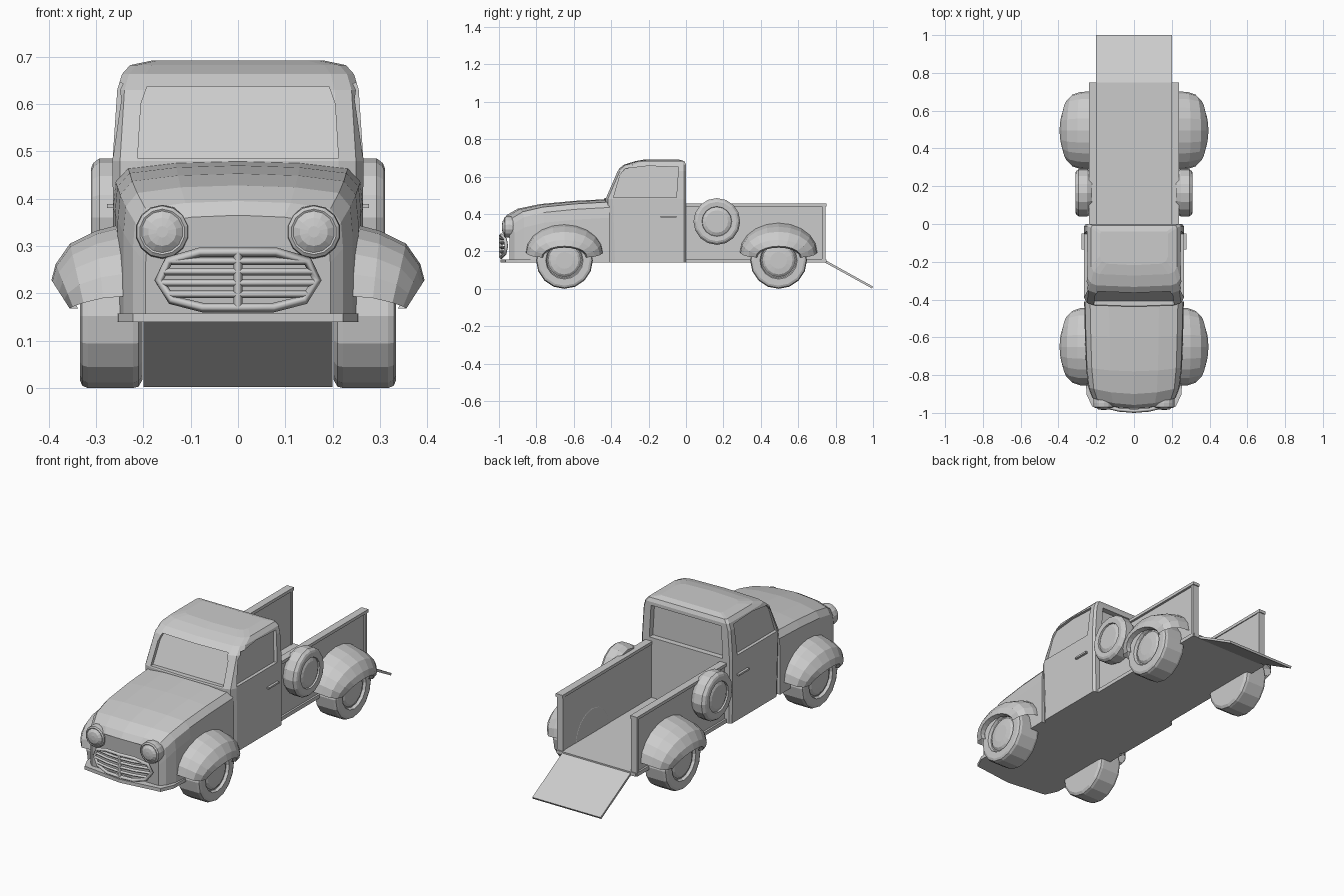
import bpy, bmesh
from math import sin, cos, pi

if "Cube" in bpy.data.objects:
    bpy.data.objects.remove(bpy.data.objects["Cube"])


def loft(name, rings, closed=True, caps=True):
    """Skin a list of equal-length point rings."""
    bm = bmesh.new()
    rows = [[bm.verts.new(p) for p in r] for r in rings]
    n = len(rows[0])
    for a, b in zip(rows, rows[1:]):
        for i in range(n if closed else n - 1):
            j = (i + 1) % n
            bm.faces.new((a[i], a[j], b[j], b[i]))
    if caps:
        bm.faces.new(rows[0])
        bm.faces.new(rows[-1])
    bmesh.ops.recalc_face_normals(bm, faces=bm.faces)
    me = bpy.data.meshes.new(name)
    bm.to_mesh(me)
    bm.free()
    ob = bpy.data.objects.new(name, me)
    bpy.context.collection.objects.link(ob)
    return ob


def box(name, x0, x1, y0, y1, z0, z1):
    return loft(name, [[(x0, y0, z), (x1, y0, z), (x1, y1, z), (x0, y1, z)] for z in (z0, z1)])


def lathe(name, axis, centre, profile, n):
    """Spin (offset along axis, radius) pairs around the x or y axis."""
    cx, cy, cz = centre
    rings = []
    for d, r in profile:
        ring = []
        for i in range(n):
            u, v = r * sin(2 * pi * i / n), r * cos(2 * pi * i / n)
            ring.append((cx + d, cy + u, cz + v) if axis == 'x' else (cx + u, cy + d, cz + v))
        rings.append(ring)
    return loft(name, rings)


def cut(ob, cutter):
    m = ob.modifiers.new('cut', 'BOOLEAN')
    m.operation = 'DIFFERENCE'
    m.solver = 'EXACT'
    m.object = cutter
    bpy.context.view_layer.objects.active = ob
    bpy.ops.object.modifier_apply(modifier=m.name)
    bpy.data.objects.remove(cutter)


def mirror_x(half):
    """Mirror a half outline (from +x side to the centre) to a full one."""
    return half + [(-p[0], *p[1:]) for p in reversed(half) if abs(p[0]) > 1e-6]


# Cab: stacked rings with rounded front corners
cab_rings = []
for z, yf, yb, w in [(.14, -.42, 0, .262), (.48, -.43, 0, .265), (.63, -.365, 0, .255),
                     (.663, -.325, 0, .245), (.682, -.265, -.008, .228), (.692, -.21, -.04, .18)]:
    half = [(w * .96, yb, z), (w, yb - .012, z), (w, yf + .04, z), (w * .94, yf + .012, z),
            (w * .8, yf, z), (0, yf - .008, z)]
    cab_rings.append(mirror_x(half))
cab = loft('cab', cab_rings)

# Window recesses
wind = [(-.212, .486), (.212, .486), (.205, .6), (.192, .637), (-.192, .637), (-.205, .6)]
cut(cab, loft('cutter', [[(x, -.43 + (z - .48) * .433 + d, z) for x, z in wind] for d in (-.1, .02)]))
rear = [(-.215, .475), (.215, .475), (.205, .645), (-.205, .645)]
cut(cab, loft('cutter', [[(x, y, z) for x, z in rear] for y in (-.03, .05)]))
side = [(-.388, .487), (-.352, .61), (-.325, .643), (-.2, .657), (-.04, .65), (-.052, .487)]
for s in (1, -1):
    cut(cab, loft('cutter', [[(s * (.248 - (z - .48) * .08 + d), y, z) for y, z in side] for d in (0, .08)]))

# Hood and nose: arched sections from the front back to the cab
hood_rings = []
for y, w, zt, bulge in [(-.978, .195, .365, .035), (-.958, .222, .395, .04), (-.9, .242, .428, .035),
                        (-.78, .254, .453, .02), (-.6, .26, .47, .01), (-.41, .264, .48, 0)]:
    half = [(w, .14), (w, zt - .1), (w * .98, zt - .045), (w * .88, zt - .016), (w * .5, zt - .004), (0, zt)]
    half = [(x, y + bulge * (x / w) ** 2, z) for x, z in half]
    hood_rings.append(mirror_x(half))
loft('hood', hood_rings)

# Bumper strip wrapping the nose
bumper = mirror_x([(.255, -.79), (.252, -.9), (.222, -.965), (0, -.992)])
loft('bumper', [[(x, y, z) for x, y in bumper] for z in (.14, .158)])


# Grille: frame, slats and centre bar, bowed with the nose
def bar(name, pts, r, cyclic=False):
    cu = bpy.data.curves.new(name, 'CURVE')
    cu.dimensions = '3D'
    cu.bevel_depth = r
    cu.bevel_resolution = 0
    cu.use_fill_caps = True
    sp = cu.splines.new('POLY')
    sp.points.add(len(pts) - 1)
    for p, (x, z) in zip(sp.points, pts):
        p.co = (x, -.99 + .03 * (x / .17) ** 2, z, 1)
    sp.use_cyclic_u = cyclic
    ob = bpy.data.objects.new(name, cu)
    bpy.context.collection.objects.link(ob)
    bpy.ops.object.select_all(action='DESELECT')
    ob.select_set(True)
    bpy.context.view_layer.objects.active = ob
    bpy.ops.object.convert(target='MESH')


frame = [(0, .287), (.08, .287), (.147, .268), (.167, .228), (.14, .186), (.075, .17), (0, .17)]
bar('grille_frame', frame + [(-x, z) for x, z in reversed(frame[1:-1])], .01, True)
for z, w in [(.198, .145), (.222, .16), (.246, .155), (.268, .14)]:
    bar('grille_slat', [(-w, z), (-w / 2, z), (0, z), (w / 2, z), (w, z)], .008)
bar('grille_centre', [(0, .168), (0, .288)], .01)

# Bed floor and tailgate ramp
box('bed_floor', -.23, .23, -.02, .75, .14, .158)
ramp = [(.742, .155), (1, .012), (.994, .002), (.738, .143)]
loft('tailgate_ramp', [[(x, y, z) for y, z in ramp] for x in (-.2, .2)])

# Wheel profile: (offset from inner face, radius) with recessed hub cap
tire = [(0, .09), (0, .135), (.008, .149), (.02, .152), (.115, .152), (.127, .147),
        (.132, .135), (.132, .1), (.118, .094), (.118, .088), (.128, .075), (.132, .045)]
spare = [(0, .11), (.01, .125), (.055, .125), (.068, .115), (.072, .105), (.07, .08), (.062, .078), (.07, .06)]

# Fender rows: x, half length, rise, base height
fender = [(.24, .207, .157, .195), (.30, .204, .142, .19), (.355, .19, .125, .18),
          (.385, .163, .09, .172), (.394, .122, .06, .168), (.37, .115, .052, .168)]

for s, label in ((1, 'left'), (-1, 'right')):
    def sbox(name, x0, x1, *r):
        box(f'{label}_{name}', min(s * x0, s * x1), max(s * x0, s * x1), *r)

    # Bed wall, top rail, end post, door handle
    sbox('bed_wall', .203, .226, 0, .742, .15, .445)
    sbox('bed_rail', .198, .238, 0, .75, .44, .456)
    sbox('bed_post', .2, .235, .728, .745, .15, .445)
    sbox('bed_sill', .22, .236, .0, .745, .14, .16)
    sbox('door_handle', .255, .277, -.135, -.05, .38, .389)

    # Headlight with rim and shallow lens
    lamp = [(.1, .05), (.02, .057), (0, .055), (-.005, .048), (-.003, .044), (-.013, .03), (-.016, .012)]
    lathe(label + '_headlight', 'y', (s * .16, -.968, .33), lamp, 14)

    # Wheels and fenders
    for y, end in ((-.65, 'front'), (.495, 'rear')):
        lathe(f'{label}_{end}_wheel', 'x', (s * .202, y, .152), [(s * d, r) for d, r in tire], 16)
        rows = []
        for x, ry, rz, z0 in fender:
            rows.append([])
            for i in range(11):
                a = pi * i / 10
                px = .225 if x == .24 else .24 + (x - .24) * (.75 + .25 * sin(a))
                rows[-1].append((s * px, y - ry * cos(a), z0 + rz * sin(a)))
        loft(f'{label}_{end}_fender', rows, closed=False, caps=False)

    # Side-mounted spare wheel
    lathe(label + '_spare_wheel', 'x', (s * .238, .165, .36), [(s * (d - .015 * (d == 0)), r) for d, r in spare], 16)
